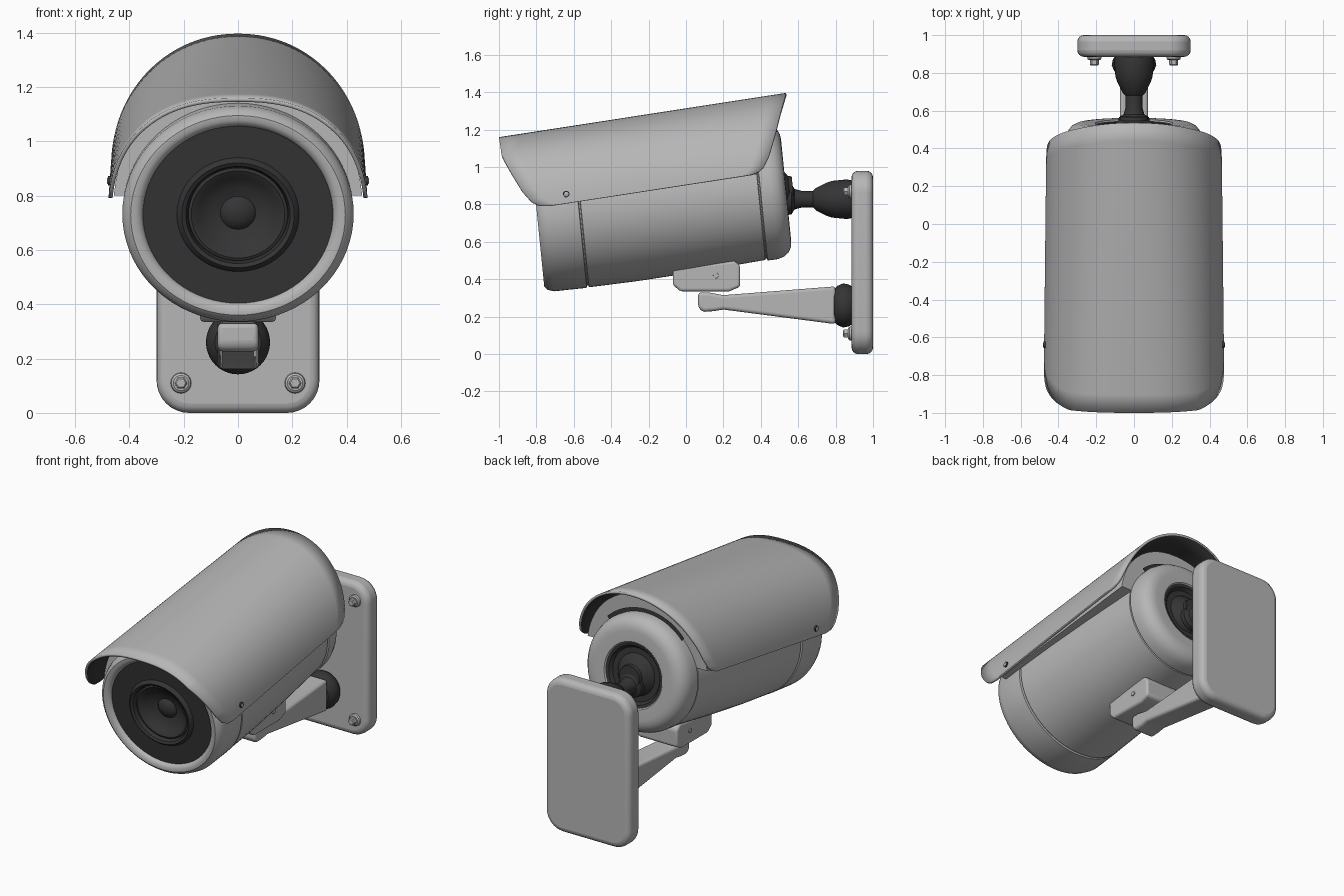
import bpy, bmesh, math
from mathutils import Matrix, Vector

old = bpy.data.objects.get("Cube")
if old:
    bpy.data.objects.remove(old)


def material(name, v):
    m = bpy.data.materials.new(name)
    m.use_nodes = True
    m.diffuse_color = (v, v, v, 1)
    m.node_tree.nodes["Principled BSDF"].inputs["Base Color"].default_value = (v, v, v, 1)
    return m


GREY = material("light grey", 0.47)
DARK = material("charcoal", 0.035)
TILT = Matrix.Translation((0, 0, 0.822)) @ Matrix.Rotation(math.atan(0.1), 4, 'X')


def finish(name, bm, mats, matrix=None, bevel=0, angle=35):
    """Turn a bmesh into a smooth-shaded object, optionally bevelled."""
    if matrix:
        bm.transform(matrix)
    bmesh.ops.recalc_face_normals(bm, faces=bm.faces)
    me = bpy.data.meshes.new(name)
    bm.to_mesh(me)
    bm.free()
    ob = bpy.data.objects.new(name, me)
    bpy.context.collection.objects.link(ob)
    for m in mats:
        me.materials.append(m)
    bpy.ops.object.select_all(action='DESELECT')
    ob.select_set(True)
    bpy.context.view_layer.objects.active = ob
    if bevel:
        b = ob.modifiers.new("round", 'BEVEL')
        b.width, b.segments, b.limit_method = bevel, 4, 'ANGLE'
        b.angle_limit = math.radians(30)
    bpy.ops.object.shade_smooth_by_angle(angle=math.radians(angle))
    return ob


def lathe(name, profile, mat, matrix=TILT, sides=72):
    """Revolve (position, radius) points around the local y axis."""
    bm = bmesh.new()
    verts = [bm.verts.new((r, s, 0)) for s, r in profile]
    edges = [bm.edges.new(p) for p in zip(verts, verts[1:])]
    bmesh.ops.spin(bm, geom=verts + edges, cent=(0, 0, 0), axis=(0, 1, 0),
                   angle=math.tau, steps=sides, use_merge=True)
    bmesh.ops.remove_doubles(bm, verts=bm.verts, dist=1e-5)
    if matrix is TILT:
        # The camera body is slightly flattened towards its front
        for v in bm.verts:
            f = .975 + .05 * v.co.y
            v.co.z = v.co.z * f - (1 - f) * .23
    return finish(name, bm, [mat], matrix)


def prism(name, points, half, mat, bevel):
    """Extrude a (y, z) side outline to both sides of x = 0."""
    bm = bmesh.new()
    f = bm.faces.new([bm.verts.new((-half, y, z)) for y, z in points])
    new = bmesh.ops.extrude_face_region(bm, geom=[f])["geom"]
    bmesh.ops.translate(bm, vec=(2 * half, 0, 0),
                        verts=[v for v in new if isinstance(v, bmesh.types.BMVert)])
    return finish(name, bm, [mat], bevel=bevel)


def interp(table, d):
    for (a, u), (b, v) in zip(table, table[1:]):
        if d <= b:
            return u + (v - u) * (d - a) / (b - a)
    return table[-1][1]


# Camera housing with seam grooves, rounded front rim and rear cap
lathe("housing", [(-.68, 0), (-.68, .345), (-.777, .35), (-.79, .358), (-.8, .375), (-.8, .395),
                  (-.785, .414), (-.75, .426), (-.575, .423), (-.572, .41), (-.565, .41),
                  (-.562, .421), (-.3, .411), (0, .392), (.39, .36), (.393, .352), (.399, .352),
                  (.402, .364), (.46, .362), (.495, .35), (.52, .33), (.535, .3), (.538, .27),
                  (.536, .205), (.525, .195), (.45, .19), (.45, 0)], GREY)
lathe("front_panel", [(-.7, .352), (-.777, .352), (-.777, .225), (-.79, .217), (-.798, .207),
                      (-.79, .192), (-.76, .185), (-.7, .18)], DARK)
lathe("lens", [(-.7, .183), (-.768, .183), (-.772, .172), (-.76, .15), (-.745, .135), (-.728, .1),
               (-.718, .065), (-.73, .055), (-.742, .03), (-.746, 0)], DARK)
lathe("rear_socket", [(.46, 0), (.46, .195), (.53, .2), (.525, .18), (.505, .165), (.505, .13),
                      (.53, .11), (.555, .075), (.575, .07), (.575, 0)], DARK)

# Curved sunshield: arch, squarer to the front, cut by curved end edges
HALF_W, RISE, DROP = 0.465, 0.48, 0.41
FRONT = [(0, -1), (.1, -.985), (.2, -.935), (.31, -.875), (.375, -.825), (.4, -.785), (.41, -.73)]
REAR = [(0, .535), (.1, .505), (.2, .48), (.32, .445), (.38, .415), (.4, .39), (.41, .35)]


def depth(u):
    return DROP * math.sin(u * math.pi / 2) ** 2


def arch(u, y, k=1.0):
    """Point on the arch; u runs from -1 to 1 between the lower edges."""
    n = 2.2 - 0.25 * y
    rise = 1 - depth(u) / RISE
    x = HALF_W * (1.015 - 0.02 * y) * max(0, 1 - rise ** n) ** (1 / n)
    crown = 1.16 + 0.154 * (y + 1)
    return Vector((math.copysign(k * x, u), y, crown - RISE + k * RISE * rise))


bm = bmesh.new()
N, M = 80, 16
grid = []
for i in range(N + 1):
    u = 2 * i / N - 1
    y0, y1 = interp(FRONT, depth(u)), interp(REAR, depth(u))
    grid.append([bm.verts.new(arch(u, y0 + (y1 - y0) * j / M)) for j in range(M + 1)])
for a, b in zip(grid, grid[1:]):
    for j in range(M):
        bm.faces.new((a[j], b[j], b[j + 1], a[j + 1]))
shield = finish("sunshield", bm, [GREY, DARK])
if shield.data.polygons[N * M // 2].normal.z < 0:
    shield.data.flip_normals()
s = shield.modifiers.new("thickness", 'SOLIDIFY')
s.thickness, s.offset, s.material_offset = 0.015, -1, 1

# Spacer filling the gap between housing and sunshield
bm = bmesh.new()
ends = []
for y, k in ((-.7, .96), (.39, .91)):
    ends.append([bm.verts.new(arch(.92 * (i / 20 - 1), y, k)) for i in range(41)])
    bm.faces.new(ends[-1])
for i in range(41):
    j = (i + 1) % 41
    bm.faces.new((ends[0][i], ends[0][j], ends[1][j], ends[1][i]))
finish("shield_spacer", bm, [GREY])

# Dark vent slot above the rear cap
bm = bmesh.new()
rings = [[bm.verts.new((r * math.sin(a), .435, r * math.cos(a)))
          for a in [math.radians(3 * k - 45) for k in range(31)]] for r in (.355, .385)]
for i in range(30):
    bm.faces.new((rings[0][i], rings[0][i + 1], rings[1][i + 1], rings[1][i]))
finish("vent_slot", bm, [DARK], TILT)

# Wall plate with rounded corners
bm = bmesh.new()
outline = []
for cx, cz, start in ((.18, .86, 0), (-.18, .86, 90), (-.18, .12, 180), (.18, .12, 270)):
    for k in range(9):
        a = math.radians(start + k * 90 / 8)
        outline.append(bm.verts.new((cx + .12 * math.cos(a), .885, cz + .12 * math.sin(a))))
face = bm.faces.new(outline)
new = bmesh.ops.extrude_face_region(bm, geom=[face])["geom"]
bmesh.ops.translate(bm, vec=(0, .115, 0),
                    verts=[v for v in new if isinstance(v, bmesh.types.BMVert)])
finish("wall_plate", bm, [GREY], bevel=.035)

# Plate bolts and shield screws
for side, x in (("left", 1), ("right", -1)):
    for level, z in (("lower", .11), ("upper", .87)):
        place = Matrix.Translation((x * .21, .885, z))
        lathe(f"{side}_{level}_washer", [(.01, 0), (.01, .04), (-.012, .036), (-.018, .028), (-.018, 0)],
              GREY, place, 24)
        lathe(f"{side}_{level}_bolt", [(0, 0), (0, .024), (-.04, .024), (-.046, .018), (-.046, 0)],
              GREY, place, 6)
    turn = Matrix.Rotation(x * math.pi / 2, 4, 'Z')
    seat = Matrix.Translation((x * .475, -.64, .855)) @ turn
    lathe(f"{side}_screw_seat", [(.02, 0), (.02, .018), (-.003, .017), (-.003, 0)], DARK, seat, 16)
    lathe(f"{side}_shield_screw", [(.01, 0), (.01, .013), (-.005, .012), (-.008, .007), (-.008, 0)],
          GREY, seat, 16)
    lathe(f"{side}_bracket_screw", [(.02, 0), (.02, .018), (-.006, .014), (-.006, 0)], GREY,
          Matrix.Translation((x * .14, .16, .42)) @ turn, 16)

# Upper cable joint between housing and plate
lathe("joint_rod", [(.54, 0), (.54, .085), (.565, .08), (.58, .055), (.62, .044), (.7, .044), (.7, 0)],
      DARK, Matrix.Translation((0, 0, .828)), 32)
lathe("joint_knuckle", [(.68, 0), (.68, .045), (.695, .06), (.75, .088), (.78, .098), (.86, .106),
                        (.89, .1), (.89, 0)], DARK, Matrix.Translation((0, 0, .828)), 32)

# Lower support arm and bracket under the housing
lathe("arm_base", [(.79, 0), (.79, .085), (.81, .105), (.84, .118), (.87, .112), (.89, .1), (.89, 0)],
      DARK, Matrix.Translation((0, 0, .26)), 40)
prism("support_arm", [(.8, .16), (.8, .362), (.2, .315), (.12, .33), (.065, .33), (.065, .25),
                      (.09, .225), (.15, .23), (.2, .238)], .075, GREY, .02)
prism("housing_bracket", [(-.07, .46), (-.07, .37), (-.03, .335), (.23, .335), (.29, .36), (.29, .47),
                          (.26, .5)], .14, GREY, .015)
